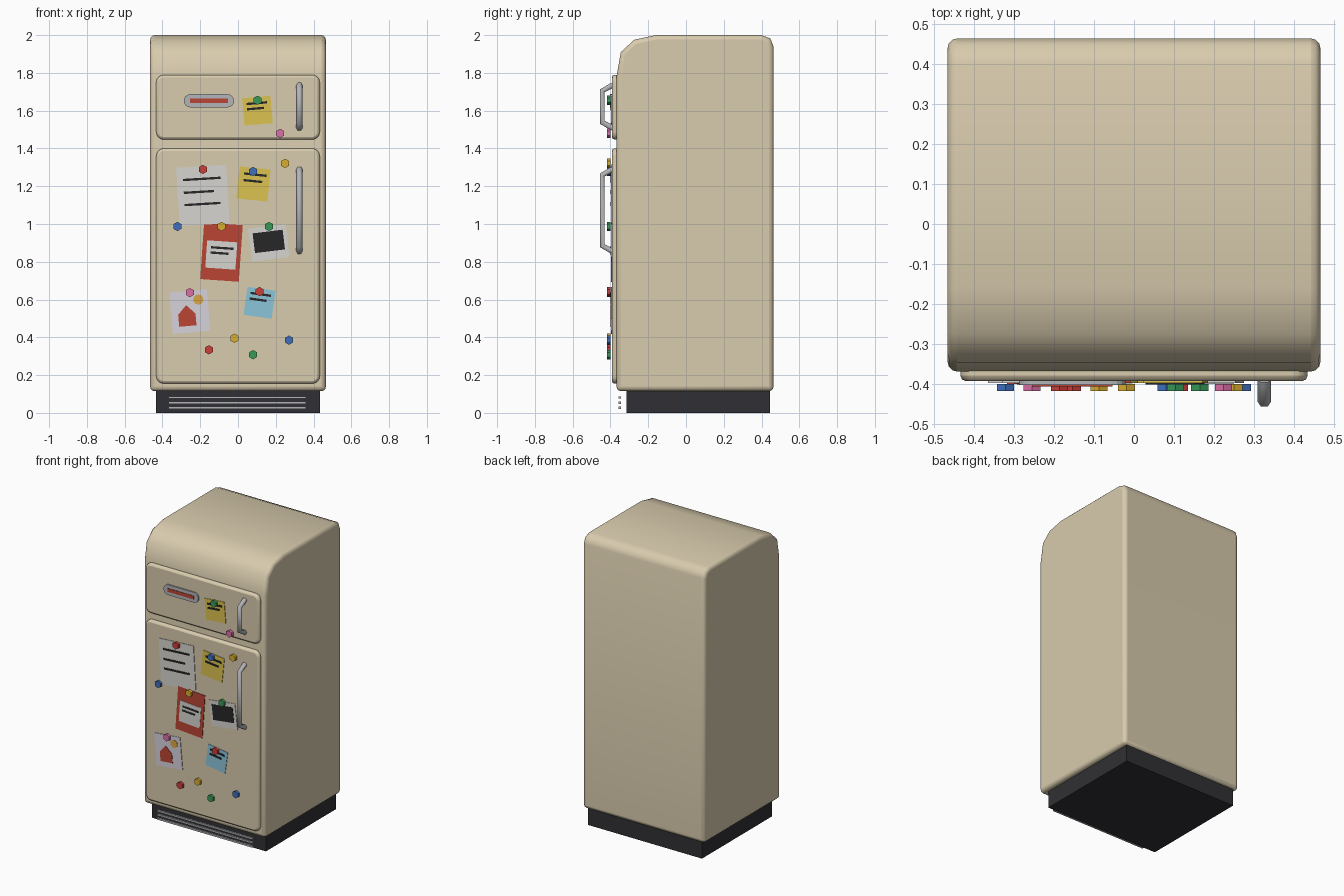
import bpy, bmesh
from math import sin, cos, pi, radians

if "Cube" in bpy.data.objects:
    bpy.data.objects.remove(bpy.data.objects["Cube"])


def material(name, r, g, b):
    m = bpy.data.materials.new(name)
    m.diffuse_color = (r, g, b, 1)
    m.use_nodes = True
    m.node_tree.nodes["Principled BSDF"].inputs["Base Color"].default_value = m.diffuse_color
    return m


CREAM = material("cream", .69, .60, .42)
DARK = material("dark", .03, .03, .035)
STEEL = material("steel", .45, .46, .48)
WHITE = material("white", .68, .66, .63)
LILAC = material("lilac", .68, .65, .72)
YELLOW = material("note_yellow", .72, .55, .08)
SKY = material("note_blue", .26, .56, .70)
RED = material("red", .50, .06, .035)
INK = material("ink", .02, .02, .022)
SUN = material("sun", .72, .38, .06)
MAGNETS = {"red": material("magnet_red", .60, .05, .04),
           "blue": material("magnet_blue", .05, .16, .50),
           "yellow": material("magnet_yellow", .70, .42, .03),
           "green": material("magnet_green", .04, .32, .10),
           "pink": material("magnet_pink", .70, .16, .38)}


def prism(name, pts, lo, hi, mat, axis="y", at=(0, 0), turn=0, bevel=0, segments=2):
    """Extrude a 2D outline along y (points are x,z) or x (points are y,z)."""
    c, s = cos(radians(turn)), sin(radians(turn))
    pts = [(at[0] + u * c - v * s, at[1] + u * s + v * c) for u, v in pts]
    bm = bmesh.new()
    rings = [[bm.verts.new((u, d, v) if axis == "y" else (d, u, v)) for u, v in pts]
             for d in (lo, hi)]
    bm.faces.new(rings[0])
    bm.faces.new(rings[1][::-1])
    n = len(pts)
    for i in range(n):
        j = (i + 1) % n
        bm.faces.new((rings[0][i], rings[1][i], rings[1][j], rings[0][j]))
    bmesh.ops.recalc_face_normals(bm, faces=bm.faces[:])
    me = bpy.data.meshes.new(name)
    bm.to_mesh(me)
    bm.free()
    me.materials.append(mat)
    ob = bpy.data.objects.new(name, me)
    bpy.context.collection.objects.link(ob)
    if bevel:
        mod = ob.modifiers.new("bevel", "BEVEL")
        mod.width, mod.segments = bevel, segments
        mod.limit_method, mod.angle_limit = "ANGLE", radians(60)
        bpy.context.view_layer.objects.active = ob
        ob.select_set(True)
        bpy.ops.object.shade_smooth_by_angle(angle=radians(50))
        ob.select_set(False)
    return ob


def rect(w, h):
    return [(-w / 2, -h / 2), (w / 2, -h / 2), (w / 2, h / 2), (-w / 2, h / 2)]


def round_rect(w, h, r, steps=4):
    pts = []
    for k, (sx, sz) in enumerate(((1, 1), (-1, 1), (-1, -1), (1, -1))):
        for i in range(steps + 1):
            a = (k + i / steps) * pi / 2
            pts.append((sx * (w / 2 - r) + r * cos(a), sz * (h / 2 - r) + r * sin(a)))
    return pts


def ngon(r, n, start=pi / 2):
    return [(r * cos(start + 2 * pi * i / n), r * sin(start + 2 * pi * i / n)) for i in range(n)]


# Cabinet with a rounded shoulder, and its plinth
side = [(-.368, .115), (-.368, 1.78), (-.345, 1.91), (-.275, 1.975), (-.16, 2),
        (.40, 2), (.447, 1.982), (.463, 1.94), (.463, .115)]
prism("cabinet", side, -.465, .465, CREAM, axis="x", bevel=.024, segments=3)
prism("plinth", rect(.868, .13), -.315, .446, DARK, at=(0, .065))
for i in range(3):
    prism(f"grille_slat_{i}", rect(.73, .012), -.357, -.344, STEEL, at=(-.004, .027 + .027 * i))

# Doors
for name, lo, hi in (("freezer_door", 1.447, 1.79), ("fridge_door", .155, 1.40)):
    prism(name, round_rect(.866, hi - lo, .04), -.392, -.355, CREAM,
          at=(0, (lo + hi) / 2), bevel=.014)

# Handles: six-sided bent bars
for name, lo, hi in (("freezer_handle", 1.508, 1.735), ("fridge_handle", .855, 1.29)):
    cu = bpy.data.curves.new(name, "CURVE")
    cu.dimensions = "3D"
    cu.bevel_depth, cu.bevel_resolution, cu.use_fill_caps = .017, 1, True
    sp = cu.splines.new("POLY")
    sp.points.add(3)
    for p, (y, z) in zip(sp.points, ((-.388, lo), (-.443, lo + .03), (-.443, hi - .03), (-.388, hi))):
        p.co = (.325, y, z, 1)
    cu.materials.append(STEEL)
    bpy.context.collection.objects.link(bpy.data.objects.new(name, cu))

# Freezer badge plate
prism("plate", round_rect(.265, .07, .034), -.402, -.388, STEEL, at=(-.154, 1.652))
prism("plate_stripe", rect(.2, .024), -.405, -.40, RED, at=(-.154, 1.652))


def paper(name, mat, at, w, h, turn, lines=(), inset=None):
    """Sheet with written lines (left u, v, width) and an optional inset panel (v, w, h, mat)."""
    c, s = cos(radians(turn)), sin(radians(turn))

    def place(u, v):
        return (at[0] + u * c - v * s, at[1] + u * s + v * c)
    prism(name, rect(w, h), -.396, -.391, mat, at=at, turn=turn)
    if inset:
        v, iw, ih, imat = inset
        prism(name + "_panel", rect(iw, ih), -.398, -.395, imat, at=place(0, v), turn=turn)
    for i, (u, v, lw) in enumerate(lines):
        prism(f"{name}_line_{i}", rect(lw, .012), -.400, -.395, INK,
              at=place(u + lw / 2, v), turn=turn)
    return place


# Papers held on the doors
paper("shopping_list", WHITE, (-.186, 1.151), .265, .31, 3.5,
      [(-.1, .088, .2), (-.1, .02, .16), (-.1, -.045, .19)])
paper("freezer_note", YELLOW, (.103, 1.60), .15, .145, 5,
      [(-.055, .04, .11), (-.055, .012, .09)])
paper("fridge_note", YELLOW, (.082, 1.212), .165, .17, -6,
      [(-.055, .05, .12), (-.055, .015, .1)])
paper("red_card", RED, (-.0875, .851), .205, .30, -4,
      [(-.058, .022, .12), (-.058, -.006, .095)], (-.015, .16, .145, WHITE))
paper("photo", WHITE, (.164, .90), .2, .175, 7, (), (.008, .16, .105, INK))
paper("blue_note", SKY, (.114, .583), .15, .15, -8,
      [(-.055, .045, .11), (-.055, .015, .09)])
place = paper("drawing", LILAC, (-.255, .536), .2, .22, 5)
house = [(-.046, -.053), (.046, -.053), (.046, .01), (0, .058), (-.046, .01)]
prism("drawing_house", house, -.399, -.395, RED, at=place(-.017, -.022), turn=5)
prism("drawing_sun", ngon(.027, 12), -.399, -.395, SUN, at=(-.21, .60))

# Hexagonal magnets
for i, (colour, x, z) in enumerate((
        ("green", .103, 1.655), ("pink", .223, 1.48), ("red", -.186, 1.289),
        ("blue", .08, 1.278), ("yellow", .249, 1.321), ("blue", -.321, .987),
        ("yellow", -.087, .987), ("green", .164, .987), ("pink", -.255, .637),
        ("red", .114, .642), ("red", -.154, .334), ("yellow", -.019, .395),
        ("green", .08, .308), ("blue", .27, .385))):
    prism(f"magnet_{i}", ngon(.0245, 6), -.417, -.399, MAGNETS[colour], at=(x, z))
